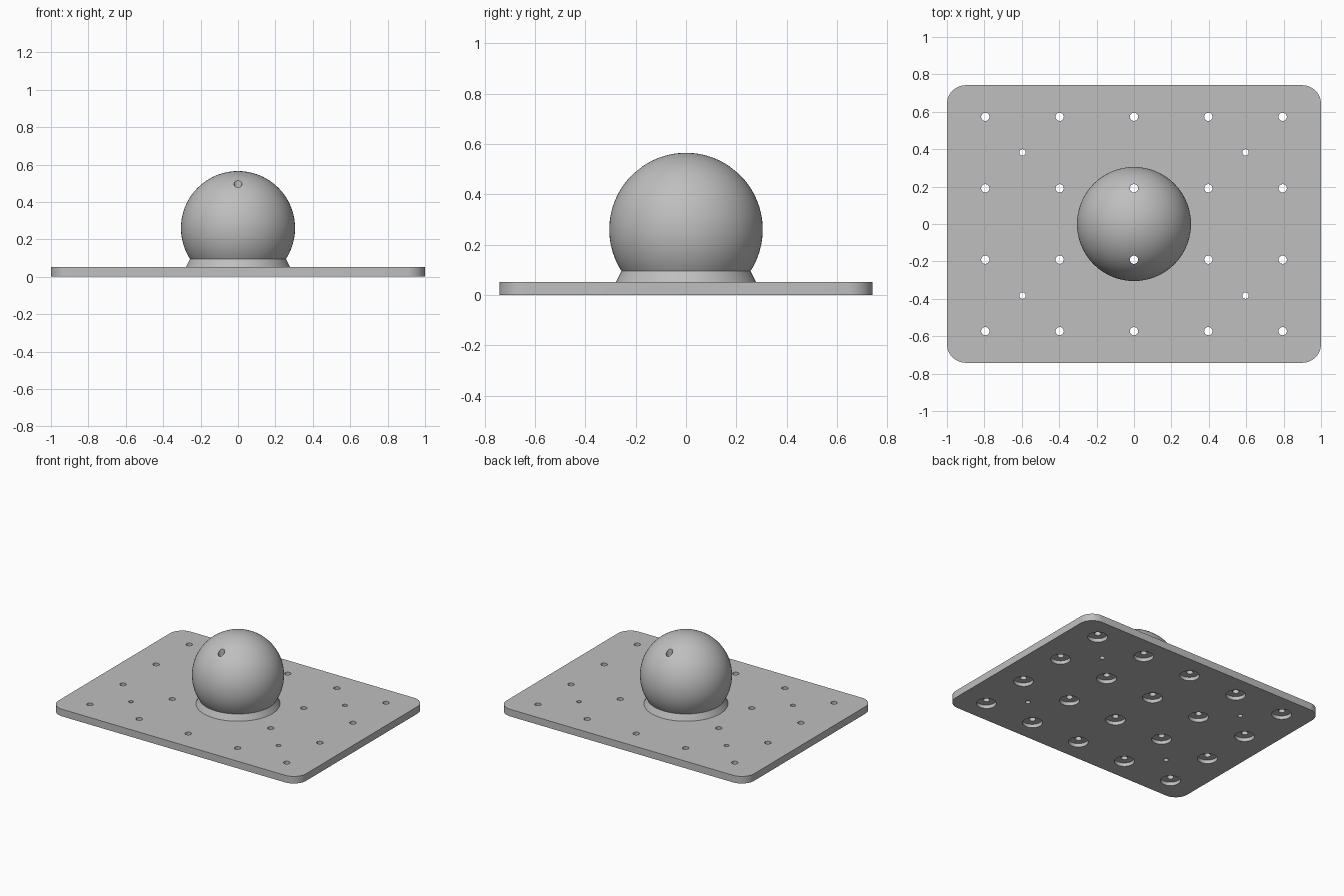
import bpy, bmesh, math
from mathutils import Matrix, Vector

cube = bpy.data.objects.get("Cube")
if cube:
    bpy.data.objects.remove(cube, do_unlink=True)

HALF_X, HALF_Y, THICK, CORNER = 1.0, 0.742, 0.052, 0.1
BALL_R, BALL_Z, NECK_Z = 0.305, 0.26, 0.095

grey = bpy.data.materials.new("light grey")
grey.use_nodes = True
colour = (0.52, 0.52, 0.52, 1)
grey.diffuse_color = colour
grey.node_tree.nodes["Principled BSDF"].inputs["Base Color"].default_value = colour


def finish(name, bm):
    bmesh.ops.recalc_face_normals(bm, faces=bm.faces)
    mesh = bpy.data.meshes.new(name)
    bm.to_mesh(mesh)
    bm.free()
    mesh.materials.append(grey)
    obj = bpy.data.objects.new(name, mesh)
    bpy.context.collection.objects.link(obj)
    return obj


def cylinders(name, spots, z0, z1):
    """Upright cylinders, one per (x, y, radius)."""
    bm = bmesh.new()
    for x, y, r in spots:
        bmesh.ops.create_cone(bm, cap_ends=True, segments=32, radius1=r, radius2=r,
                              depth=z1 - z0,
                              matrix=Matrix.Translation((x, y, (z0 + z1) / 2)))
    return finish(name, bm)


def combine(target, tool, operation):
    mod = target.modifiers.new(tool.name, "BOOLEAN")
    mod.operation, mod.solver, mod.object = operation, "EXACT", tool
    bpy.context.view_layer.objects.active = target
    bpy.ops.object.modifier_apply(modifier=mod.name)
    bpy.data.objects.remove(tool, do_unlink=True)


# Rounded rectangular plate
bm = bmesh.new()
outline = []
for quarter, (sx, sy) in enumerate([(1, 1), (-1, 1), (-1, -1), (1, -1)]):
    for i in range(13):
        a = math.pi / 2 * (quarter + i / 12)
        outline.append(bm.verts.new((sx * (HALF_X - CORNER) + CORNER * math.cos(a),
                                     sy * (HALF_Y - CORNER) + CORNER * math.sin(a), 0)))
base = bm.faces.new(outline)
top = bmesh.ops.extrude_face_region(bm, geom=[base])["geom"]
bmesh.ops.translate(bm, vec=(0, 0, THICK),
                    verts=[v for v in top if isinstance(v, bmesh.types.BMVert)])
plate = finish("plate_with_ball", bm)

# Ball on a flared neck, turned from one profile
start = math.asin((NECK_Z - BALL_Z) / BALL_R)
profile = [Vector((0, 0, 0.03)), Vector((0.289, 0, 0.03))]
for i in range(33):
    a = start + (math.pi / 2 - start) * i / 32
    profile.append(Vector((BALL_R * math.cos(a), 0, BALL_Z + BALL_R * math.sin(a))))
profile[-1].x = 0
bm = bmesh.new()
verts = [bm.verts.new(p) for p in profile]
edges = [bm.edges.new(pair) for pair in zip(verts, verts[1:])]
bmesh.ops.spin(bm, geom=verts + edges, cent=(0, 0, 0), axis=(0, 0, 1),
               angle=math.tau, steps=72, use_merge=True)
bmesh.ops.remove_doubles(bm, verts=bm.verts, dist=1e-5)
combine(plate, finish("ball", bm), "UNION")

# Grid of through holes with wide recesses underneath, plus four pin holes
grid = [(0.3975 * i, 0.191 * j) for i in range(-2, 3) for j in (-3, -1, 1, 3)]
pins = [(x, y, 0.017) for x in (-0.596, 0.596) for y in (-0.383, 0.383)]
combine(plate, cylinders("holes", [(x, y, 0.022) for x, y in grid] + pins, -0.1, 0.8),
        "DIFFERENCE")
combine(plate, cylinders("recesses", [(x, y, 0.066) for x, y in grid], -0.1, 0.026),
        "DIFFERENCE")

bpy.ops.object.select_all(action="DESELECT")
plate.select_set(True)
bpy.context.view_layer.objects.active = plate
bpy.ops.object.shade_smooth_by_angle(angle=math.radians(25))
